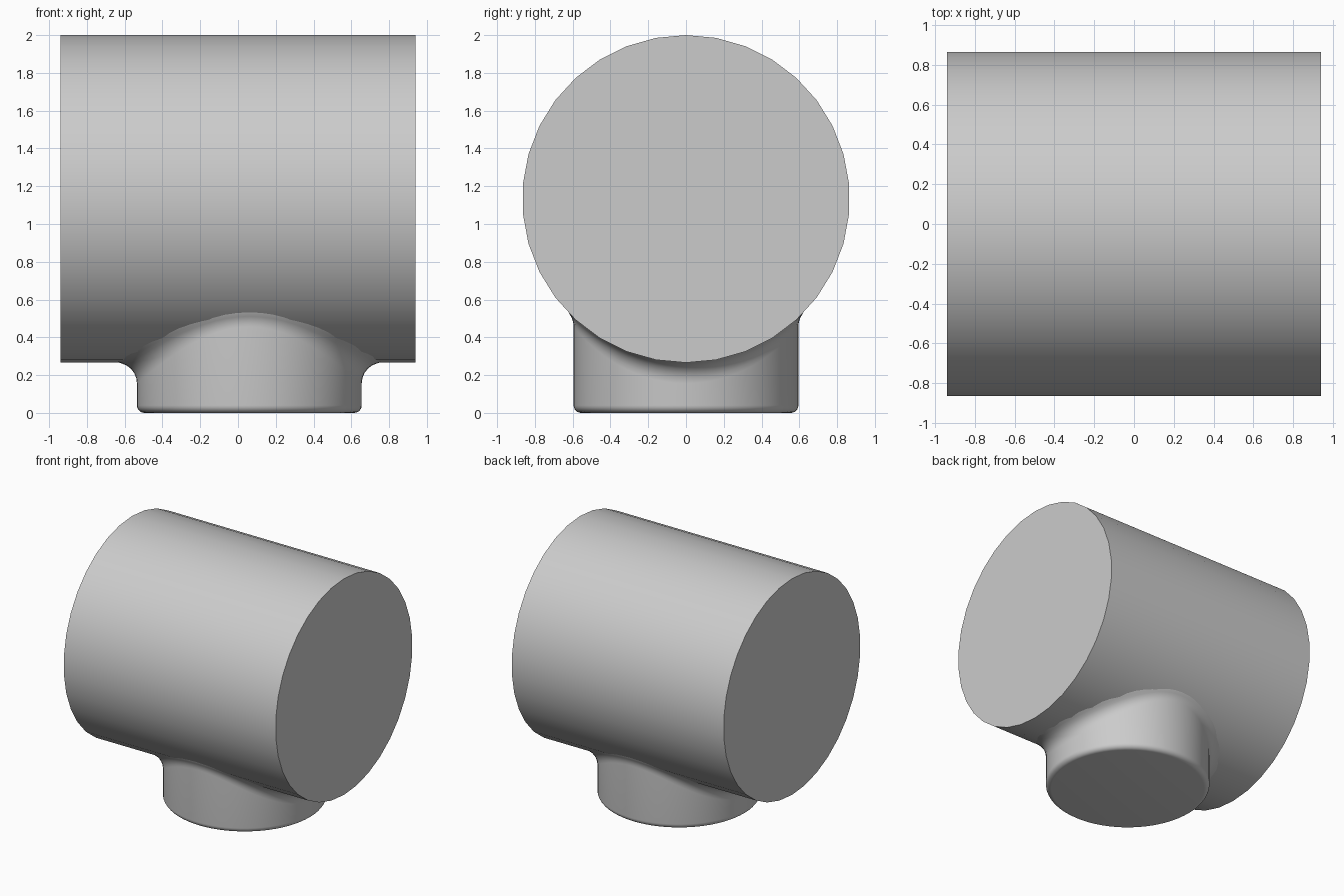
import bpy, bmesh, math
from mathutils import Vector

if "Cube" in bpy.data.objects:
    bpy.data.objects.remove(bpy.data.objects["Cube"], do_unlink=True)

R, HALF, ZC = 0.867, 0.94, 1.133        # main drum: radius, half length, axis height
r, XB = 0.595, 0.06                     # round foot: radius, x offset
FILLET, ROUND = 0.11, 0.04              # blend into drum, rounded bottom edge
SIDES, SEGS, STEPS = 34, 68, 6

grey = bpy.data.materials.new("plain grey")
grey.use_nodes = True
colour = (0.6, 0.6, 0.6, 1)
grey.diffuse_color = colour
grey.node_tree.nodes["Principled BSDF"].inputs["Base Color"].default_value = colour


def loft(name, rings, cap_end):
    """Skin closed rings of points, capping the first and optionally the last."""
    bm = bmesh.new()
    loops = [[bm.verts.new(p) for p in ring] for ring in rings]
    for a, b in zip(loops, loops[1:]):
        for i in range(len(a)):
            j = (i + 1) % len(a)
            bm.faces.new((a[i], a[j], b[j], b[i]))
    bm.faces.new(loops[0][::-1])
    if cap_end:
        bm.faces.new(loops[-1])
    bmesh.ops.recalc_face_normals(bm, faces=bm.faces)
    mesh = bpy.data.meshes.new(name)
    bm.to_mesh(mesh)
    bm.free()
    mesh.materials.append(grey)
    obj = bpy.data.objects.new(name, mesh)
    bpy.context.collection.objects.link(obj)
    bpy.ops.object.select_all(action='DESELECT')
    obj.select_set(True)
    bpy.context.view_layer.objects.active = obj
    bpy.ops.object.shade_smooth_by_angle(angle=math.radians(35))
    return obj


# Main drum lying along x
def drum_ring(x):
    angles = [math.tau * i / SIDES for i in range(SIDES)]
    return [(x, R * math.sin(a), ZC + R * math.cos(a)) for a in angles]


loft("drum", [drum_ring(-HALF), drum_ring(HALF)], True)


# Foot: rounded bottom edge, straight wall, rolling-ball fillet onto the drum
def foot_ring(radius, z):
    angles = [math.tau * i / SEGS for i in range(SEGS)]
    return [(XB + radius * math.cos(a), radius * math.sin(a), z) for a in angles]


def fillet_point(a, t):
    out = Vector((math.cos(a), math.sin(a), 0))
    y = (r + FILLET) * out.y
    drop = math.sqrt((R + FILLET) ** 2 - y * y)
    centre = Vector((XB, 0, ZC - drop)) + out * (r + FILLET)
    to_drum = Vector((0, -y, drop)).normalized()
    return centre + (-out).slerp(to_drum, t) * FILLET


rings = []
for k in range(STEPS + 1):
    a = math.pi / 2 * k / STEPS
    rings.append(foot_ring(r - ROUND + ROUND * math.sin(a), ROUND - ROUND * math.cos(a)))
for k in range(STEPS + 1):
    rings.append([fillet_point(math.tau * i / SEGS, k / STEPS) for i in range(SEGS)])
# Tuck the last ring just under the drum's flat facets
axis = Vector((0, 0, ZC))
for p in rings[-1]:
    radial = Vector((0, p.y, p.z - ZC)).normalized()
    p -= radial * 0.005
loft("foot", rings, False)
